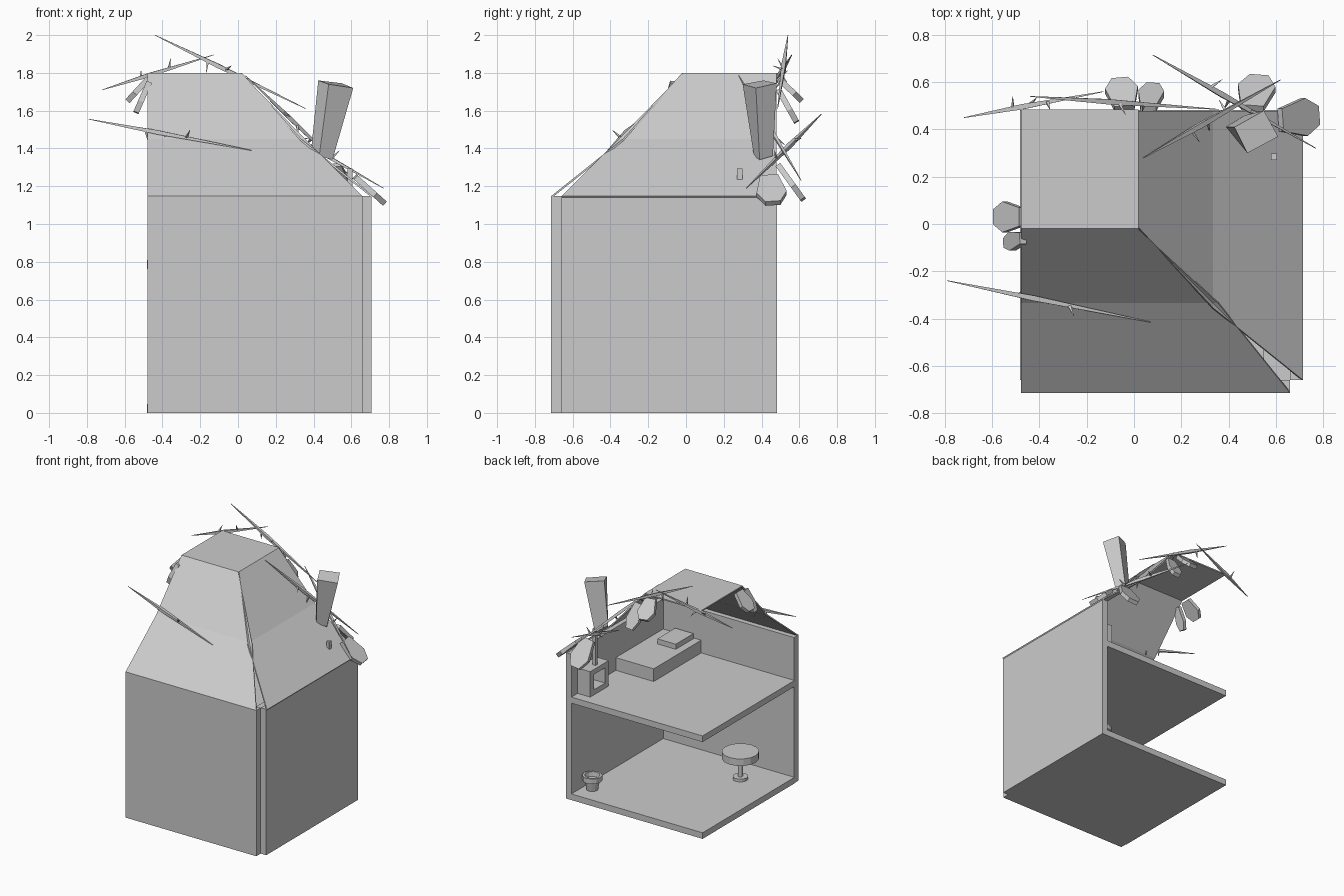
import bpy, math, random
from mathutils import Vector

if "Cube" in bpy.data.objects:
    bpy.data.objects.remove(bpy.data.objects["Cube"])

random.seed(4)


def mesh_object(name, verts, faces):
    me = bpy.data.meshes.new(name)
    me.from_pydata([tuple(v) for v in verts], [], faces)
    me.update()
    ob = bpy.data.objects.new(name, me)
    bpy.context.collection.objects.link(ob)
    return ob


def loft(name, loops):
    """Closed skin through loops with equal point counts, capped at both ends."""
    n = len(loops[0])
    verts = [v for lp in loops for v in lp]
    faces = [tuple(range(n))[::-1], tuple(range(len(verts) - n, len(verts)))]
    for k in range(len(loops) - 1):
        for i in range(n):
            j = (i + 1) % n
            faces.append((k * n + i, k * n + j, (k + 1) * n + j, (k + 1) * n + i))
    return mesh_object(name, verts, faces)


def box(name, x0, x1, y0, y1, z0, z1):
    return loft(name, [[(x0, y0, z), (x1, y0, z), (x1, y1, z), (x0, y1, z)] for z in (z0, z1)])


def lathe(name, x, y, profile, n=16):
    ang = [2 * math.pi * i / n for i in range(n)]
    return loft(name, [[(x + r * math.cos(a), y + r * math.sin(a), z) for a in ang]
                       for r, z in profile])


def needle(name, a, b, radius, mid=0.42, n=4):
    """Spike that is thickest part way along and tapers to both ends."""
    a, b = Vector(a), Vector(b)
    d = (b - a).normalized()
    u = d.orthogonal().normalized()
    w = d.cross(u)
    loops = []
    for t, r in ((0, radius * 0.12), (mid, radius), (1, radius * 0.12)):
        c = a.lerp(b, t)
        loops.append([c + r * (math.cos(q) * u + math.sin(q) * w)
                      for q in [2 * math.pi * i / n for i in range(n)]])
    return loft(name, loops)


def branch(name, a, b):
    needle(name, a, b, 0.016)
    a, b = Vector(a), Vector(b)
    d = (b - a).normalized()
    for i, t in enumerate((0.35, 0.47, 0.6)):
        side = d.cross(Vector([random.uniform(-1, 1) for _ in range(3)])).normalized()
        p = a.lerp(b, t)
        needle(f"{name}_thorn_{i}", p, p + side * 0.06 + d * 0.02, 0.009, 0.1)


def leaf(name, base, tip, side, width, thick=0.03):
    """Six-sided slab, narrow at the base and blunt at the tip."""
    base, tip = Vector(base), Vector(tip)
    d = tip - base
    s = Vector(side)
    s = (s - d * (s.dot(d) / d.length_squared)).normalized() * width
    n = d.cross(s).normalized() * thick / 2
    outline = ((0, -0.3), (0.65, -0.5), (1, -0.25), (1, 0.25), (0.65, 0.5), (0, 0.3))
    pts = [base + d * t + s * k for t, k in outline]
    return loft(name, [[p - n for p in pts], [p + n for p in pts]])


# Shell: two floors and two walls
box("ground_floor", -0.482, 0.66, -0.66, 0.482, 0, 0.048)
box("upper_floor", -0.482, 0.66, -0.66, 0.482, 0.762, 0.81)
box("front_wall", -0.478, 0.66, -0.715, -0.66, 0, 1.147)
box("right_wall", 0.66, 0.708, -0.66, 0.482, 0, 1.147)

# Roof: two flared slopes, mirrored over the corner diagonal, and a flat top
rows = [(0.66, -0.715, 1.147), (0.355, -0.335, 1.45), (0.015, -0.02, 1.80)]
front = [p for x, y, z in rows for p in ((-0.478, y, z), (x, y, z))]
right = [(-y, -x, z) for x, y, z in front]
slopes = [mesh_object("front_roof", front, [(0, 1, 3, 2), (2, 3, 5, 4)]),
          mesh_object("right_roof", right, [(2, 3, 1, 0), (4, 5, 3, 2)])]
for ob in slopes:
    m = ob.modifiers.new("thickness", "SOLIDIFY")
    m.thickness, m.offset = 0.01, -1
box("roof_top", -0.478, 0.02, -0.02, 0.485, 1.79, 1.80)

# Leaning chimney
loft("chimney", [
    [(0.39, 0.41, 1.42), (0.43, 0.36, 1.36), (0.50, 0.39, 1.34), (0.47, 0.46, 1.36)],
    [(0.425, 0.41, 1.76), (0.48, 0.30, 1.74), (0.61, 0.37, 1.72), (0.55, 0.48, 1.745)]])

# Bed with pillow
box("bed", 0.33, 0.66, -0.66, -0.07, 0.81, 0.91)
box("pillow", 0.39, 0.55, -0.65, -0.43, 0.91, 0.95)

# Open nightstand with a lamp rod
box("nightstand_base", 0.55, 0.66, 0.175, 0.405, 0.81, 0.85)
box("nightstand_top", 0.55, 0.66, 0.175, 0.405, 0.97, 1.01)
for i, y in enumerate((0.175, 0.36)):
    box(f"nightstand_side_{i}", 0.55, 0.66, y, y + 0.045, 0.85, 0.97)
box("lamp_rod", 0.58, 0.605, 0.27, 0.298, 1.01, 1.295)

# Round table and plant pot
lathe("table", -0.18, -0.42, [(0.055, 0.048), (0.055, 0.07), (0.017, 0.07), (0.017, 0.21),
                              (0.133, 0.21), (0.133, 0.265)])
lathe("plant_pot", 0.585, 0.33, [(0.042, 0.048), (0.055, 0.12), (0.072, 0.12), (0.072, 0.16),
                                 (0.055, 0.16), (0.05, 0.125)], 12)

# Thorny branches
for i, (a, b) in enumerate([
        ((-0.79, -0.24, 1.555), (0.07, -0.415, 1.39)),
        ((-0.72, 0.45, 1.71), (-0.13, 0.56, 1.895)),
        ((-0.44, 0.54, 2.0), (0.36, 0.485, 1.61)),
        ((0.08, 0.715, 1.58), (0.77, 0.32, 1.19)),
        ((0.04, 0.28, 1.785), (0.62, 0.61, 1.23))]):
    branch(f"branch_{i}", a, b)

# Slab leaves hanging over the edges
X, Y = (1, 0, 0), (0, 1, 0)
for i, args in enumerate([
        ((-0.475, 0.03, 1.77), (-0.585, 0.03, 1.65), Y, 0.13),
        ((-0.47, -0.06, 1.75), (-0.54, -0.08, 1.59), Y, 0.08),
        ((0.62, 0.44, 1.25), (0.775, 0.46, 1.11), Y, 0.16),
        ((0.50, 0.49, 1.31), (0.53, 0.62, 1.13), X, 0.16),
        ((-0.04, 0.49, 1.77), (-0.06, 0.61, 1.655), X, 0.14),
        ((0.06, 0.49, 1.71), (0.08, 0.585, 1.54), X, 0.11)]):
    leaf(f"leaf_{i}", *args)
